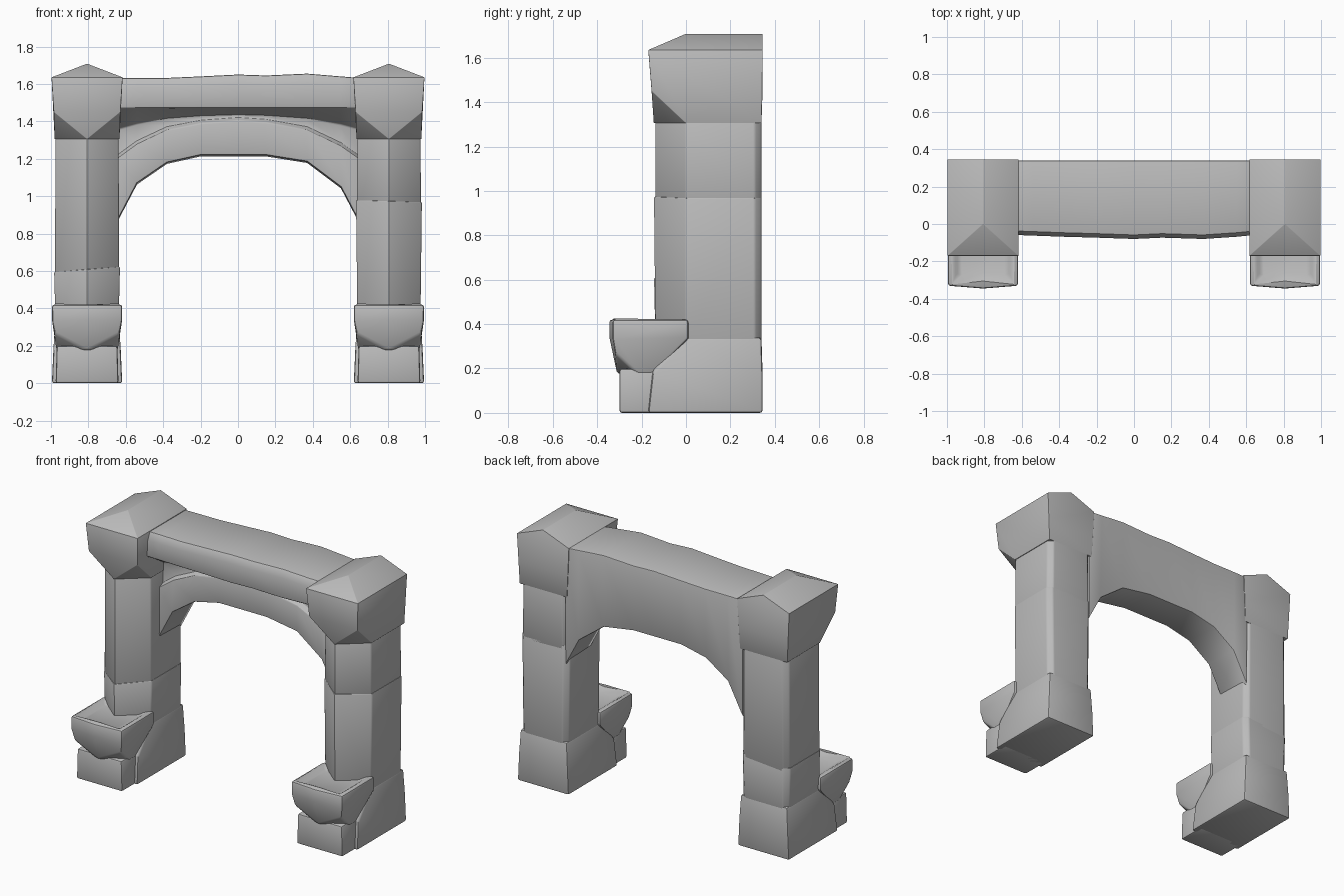
import bpy, bmesh, math

cube = bpy.data.objects.get("Cube")
if cube:
    bpy.data.objects.remove(cube, do_unlink=True)

stone = bpy.data.materials.new("grey stone")
stone.use_nodes = True
GREY = (0.5, 0.5, 0.5, 1)
stone.diffuse_color = GREY
stone.node_tree.nodes["Principled BSDF"].inputs["Base Color"].default_value = GREY


def finish(name, bm, x=0, bevel=0.012):
    """Round the hard edges and turn the bmesh into a shaded object."""
    bmesh.ops.recalc_face_normals(bm, faces=bm.faces)
    hard = [e for e in bm.edges if e.is_manifold and e.calc_face_angle(0) > math.radians(28)]
    bmesh.ops.bevel(bm, geom=hard, offset=bevel, segments=2, profile=0.5,
                    affect='EDGES', clamp_overlap=True)
    mesh = bpy.data.meshes.new(name)
    bm.to_mesh(mesh)
    bm.free()
    mesh.materials.append(stone)
    obj = bpy.data.objects.new(name, mesh)
    obj.location.x = x
    bpy.context.collection.objects.link(obj)
    bpy.ops.object.select_all(action='DESELECT')
    obj.select_set(True)
    bpy.context.view_layer.objects.active = obj
    bpy.ops.object.shade_smooth_by_angle(angle=math.radians(30))
    return obj


def hull(points):
    bm = bmesh.new()
    for p in points:
        bm.verts.new(p)
    res = bmesh.ops.convex_hull(bm, input=bm.verts)
    junk = {g for g in res["geom_interior"] + res["geom_unused"] if isinstance(g, bmesh.types.BMVert)}
    bmesh.ops.delete(bm, geom=list(junk), context='VERTS')
    bmesh.ops.dissolve_limit(bm, angle_limit=math.radians(1), verts=bm.verts, edges=bm.edges)
    return bm


def rect(w, y0, y1, z):
    return [(s * w, y, z) for s in (-1, 1) for y in (y0, y1)]


def wedge(w, tip, z, shoulder=0.0, back=0.34):
    """Plan with a flat back and a pointed front."""
    return rect(w, shoulder, back, z) + [(0, tip, z)]


def shaft_ring(w, tip, z, tilt=0.0):
    """Pointed plan with chamfered back corners and an optional sloping level."""
    ring = wedge(w, tip, z, back=0.31) + rect(w - 0.03, 0.3, 0.34, z)
    return [(x, y, h + tilt * x) for x, y, h in ring]


def bracket(name, x):
    bm = hull(rect(0.187, -0.33, 0.01, 0.42) + [(0, -0.345, 0.42), (0, -0.345, 0.34)]
              + rect(0.187, -0.33, 0.012, 0.335) + rect(0.172, -0.318, -0.08, 0.265)
              + wedge(0.163, -0.31, 0.175, -0.22, -0.15))
    # shallow dish in the top
    bm.normal_update()
    top = max(bm.faces, key=lambda f: f.calc_center_median().z)
    bmesh.ops.inset_region(bm, faces=[top], thickness=0.04)
    bmesh.ops.inset_region(bm, faces=[top], thickness=0.045, depth=-0.02)
    finish(name, bm, x)


# Gate posts: plinth, pointed shaft in two courses, roofed cap and front bracket
for side, sign, crack, tilt in (("left", 1, 0.975, -0.03), ("right", -1, 0.61, 0.08)):
    x = 0.807 * sign
    finish(side + "_plinth", hull(rect(0.188, -0.17, 0.345, 0) + rect(0.18, -0.15, 0.345, 0.18)
                                  + wedge(0.17, -0.14, 0.34)), x)
    finish(side + "_lower_shaft", hull(shaft_ring(0.168, -0.14, 0.3)
                                       + shaft_ring(0.176, -0.147, crack, tilt)), x, 0.008)
    finish(side + "_upper_shaft", hull(shaft_ring(0.172, -0.14, crack - 0.03, tilt)
                                       + shaft_ring(0.168, -0.14, 1.33)), x, 0.008)
    finish(side + "_cap", hull(wedge(0.173, -0.145, 1.305) + rect(0.178, -0.155, 0.345, 1.45)
                               + rect(0.19, -0.17, 0.345, 1.635)
                               + [(0, 0, 1.708), (0, 0.345, 1.708)]), x)
    finish(side + "_bracket_foot", hull(rect(0.168, -0.3, -0.1, 0) + rect(0.162, -0.3, -0.1, 0.2)), x)
    bracket(side + "_bracket", x)

# Arched lintel: x, underside height, rib top height, beam top height, beam front
stations = [(-0.65, 0.86, 1.20, 1.63, -0.058), (-0.54, 1.07, 1.28, 1.632, -0.062),
            (-0.38, 1.18, 1.355, 1.632, -0.068), (-0.2, 1.22, 1.39, 1.64, -0.073),
            (0, 1.22, 1.405, 1.65, -0.08), (0.15, 1.22, 1.395, 1.645, -0.073),
            (0.37, 1.185, 1.355, 1.655, -0.08), (0.55, 1.05, 1.27, 1.64, -0.068),
            (0.65, 0.86, 1.20, 1.632, -0.058)]
bm = bmesh.new()
rings = []
for x, under, rib, top, front in stations:
    section = [(0.335, under - 0.008), (0.34, top), (front + 0.02, top), (front, top - 0.05),
               (front, 1.472), (0.125, rib + 0.6 * (1.46 - rib)), (0.125, rib + 0.015),
               (0.09, rib), (0.085, under)]
    rings.append([bm.verts.new((x, y, z)) for y, z in section])
for a, b in zip(rings, rings[1:]):
    for i in range(len(a)):
        j = (i + 1) % len(a)
        bm.faces.new((a[i], a[j], b[j], b[i]))
bm.faces.new(rings[0])
bm.faces.new(rings[-1])
finish("arched_lintel", bm, 0, 0.008)
